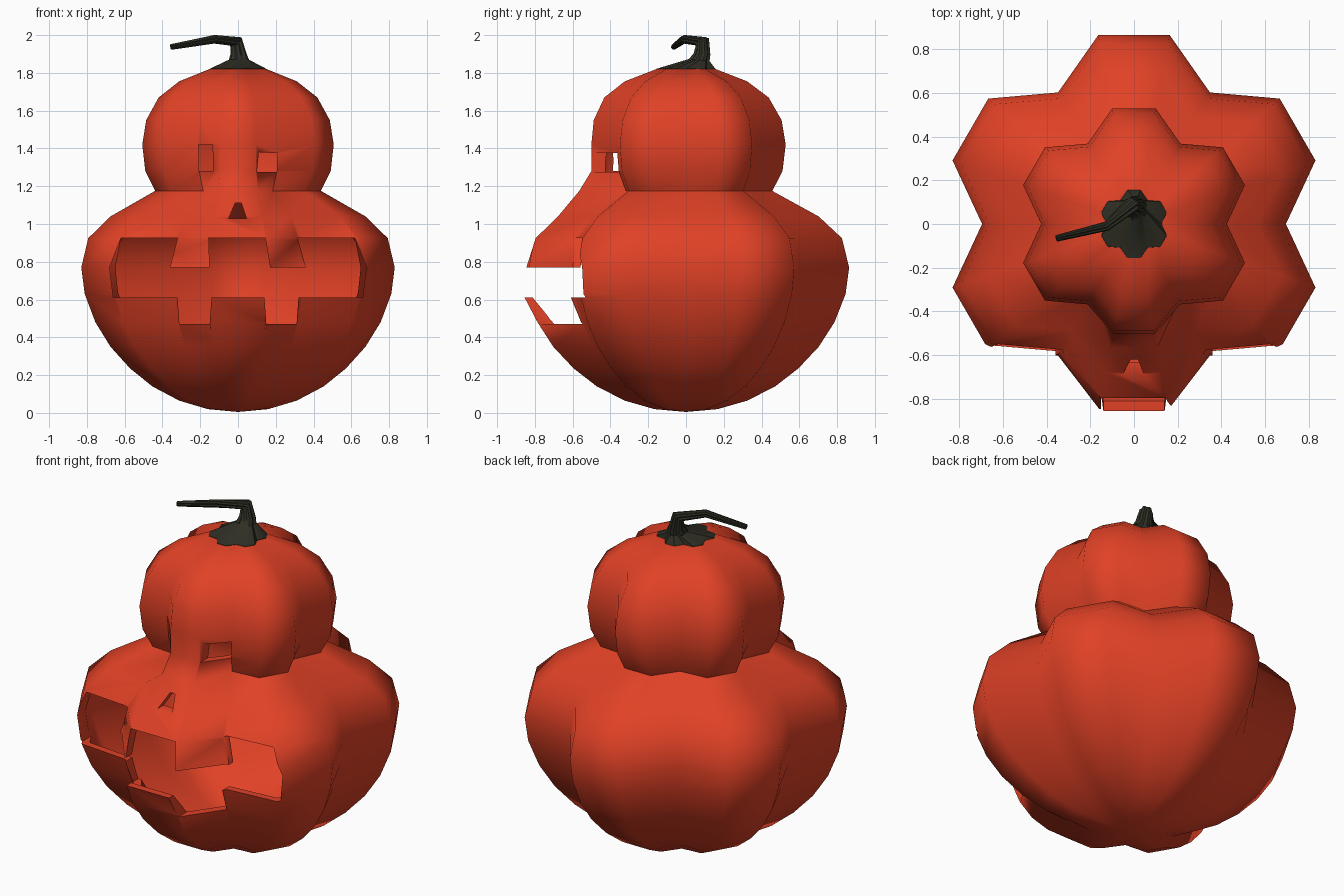
import bpy, bmesh, math
from mathutils import Vector

if "Cube" in bpy.data.objects:
    bpy.data.objects.remove(bpy.data.objects["Cube"])


def material(name, rgb):
    m = bpy.data.materials.new(name)
    m.diffuse_color = (*rgb, 1)
    m.use_nodes = True
    m.node_tree.nodes["Principled BSDF"].inputs["Base Color"].default_value = m.diffuse_color
    return m


def lobed_ring():
    """Unit cross-section: six flat-topped lobes with grooves every 60 degrees."""
    pts = []
    for k in range(6):
        for off, r in ((0, 0.79), (19.3, 1.0), (40.7, 1.0)):
            a = math.radians(60 * k + off)
            pts.append(Vector((r * math.cos(a), r * math.sin(a), 0)))
    return pts


def loft(name, rings, bottom, top, mat=None):
    """Skin between rings of points, closed by a centre point at each end."""
    bm = bmesh.new()
    vr = [[bm.verts.new(p) for p in ring] for ring in rings]
    n = len(rings[0])
    for a, b in zip(vr, vr[1:]):
        for i in range(n):
            j = (i + 1) % n
            bm.faces.new((a[i], a[j], b[j], b[i]))
    for ring, tip in ((vr[0], bottom), (vr[-1], top)):
        c = bm.verts.new(tip)
        for i in range(n):
            bm.faces.new((ring[i], ring[(i + 1) % n], c))
    bmesh.ops.recalc_face_normals(bm, faces=bm.faces)
    return to_object(name, bm, mat)


def to_object(name, bm, mat=None):
    me = bpy.data.meshes.new(name)
    bm.to_mesh(me)
    bm.free()
    ob = bpy.data.objects.new(name, me)
    bpy.context.collection.objects.link(ob)
    if mat:
        me.materials.append(mat)
    return ob


def activate(ob):
    bpy.ops.object.select_all(action='DESELECT')
    ob.select_set(True)
    bpy.context.view_layer.objects.active = ob


def cut(ob, name, outline):
    """Cut an x-z outline through the front wall of the shell."""
    bm = bmesh.new()
    f = bm.faces.new([bm.verts.new((x, -1.2, z)) for x, z in outline])
    ext = bmesh.ops.extrude_face_region(bm, geom=[f])
    for v in ext['geom']:
        if isinstance(v, bmesh.types.BMVert):
            v.co.y = -0.2
    bmesh.ops.recalc_face_normals(bm, faces=bm.faces)
    cutter = to_object(name, bm)
    cutter.hide_render = True
    mod = ob.modifiers.new(name, 'BOOLEAN')
    mod.operation, mod.solver, mod.object = 'DIFFERENCE', 'EXACT', cutter
    activate(ob)
    bpy.ops.object.modifier_apply(modifier=name)
    bpy.data.objects.remove(cutter)


def smooth(ob, degrees):
    activate(ob)
    bpy.ops.object.shade_smooth_by_angle(angle=math.radians(degrees))


red = material("pumpkin red", (0.75, 0.053, 0.019))
dark = material("dark stem", (0.028, 0.028, 0.018))
unit = lobed_ring()

# Gourd profile: lobe radius, height, and radius of the front lobe
profile = [(.17, .02, .17), (.33, .065, .33), (.48, .14, .48), (.605, .235, .605),
           (.715, .35, .715), (.80, .48, .80), (.86, .63, .88), (.879, .77, .86),
           (.84, .925, .81), (.715, 1.04, .69), (.465, 1.175, .575),
           (.52, 1.28, .51), (.537, 1.42, .51), (.515, 1.55, .497),
           (.445, 1.67, .44), (.33, 1.755, .33), (.16, 1.82, .16)]
rings = []
for r, z, rf in profile:
    ring = []
    for p in unit:
        front = p.y < -0.95
        ring.append(p * (rf if front else r) + Vector((0, 0, z)))
    rings.append(ring)
body = loft("gourd_body", rings, (0, 0, .005), (0, 0, 1.81), red)

# Hollow shell
shell = body.modifiers.new("shell", 'SOLIDIFY')
shell.thickness, shell.offset = 0.045, -1
activate(body)
bpy.ops.object.modifier_apply(modifier="shell")

# Carved face
cut(body, "mouth", [(-.62, .925), (-.68, .77), (-.66, .61), (-.32, .61), (-.31, .47),
                    (-.15, .47), (-.14, .61), (.14, .61), (.15, .47), (.31, .47),
                    (.32, .61), (.66, .61), (.68, .77), (.62, .925), (.315, .925),
                    (.36, .77), (.17, .77), (.145, .925), (-.155, .925), (-.15, .77),
                    (-.36, .77), (-.32, .925)])
cut(body, "left_eye", [(-.21, 1.28), (-.13, 1.28), (-.135, 1.42), (-.21, 1.42)])
cut(body, "right_eye", [(.1, 1.275), (.205, 1.275), (.21, 1.375), (.11, 1.38)])
cut(body, "nose", [(-.05, 1.03), (.045, 1.03), (.018, 1.11), (-.015, 1.11)])
smooth(body, 60)

# Stem: lobed foot narrowing into a bent stalk (centre, radius, direction)
path = [((0, 0, 1.805), .165, (0, 0, 1)), ((0, 0, 1.822), .158, (0, 0, 1)),
        ((.005, .07, 1.868), .056, (0, .1, 1)), ((.003, .085, 1.9), .045, (0, .1, 1)),
        ((-.01, .088, 1.966), .037, (-.5, -.4, .8)),
        ((-.125, -.01, 1.978), .023, (-1, -.5, 0)),
        ((-.355, -.066, 1.937), .015, (-1, -.25, -.2))]
rings = []
for c, r, d in path:
    q = Vector((0, 0, 1)).rotation_difference(Vector(d).normalized())
    rings.append([q @ (p * r) + Vector(c) for p in unit])
stem = loft("stem", rings, path[0][0], path[-1][0], dark)
smooth(stem, 35)
